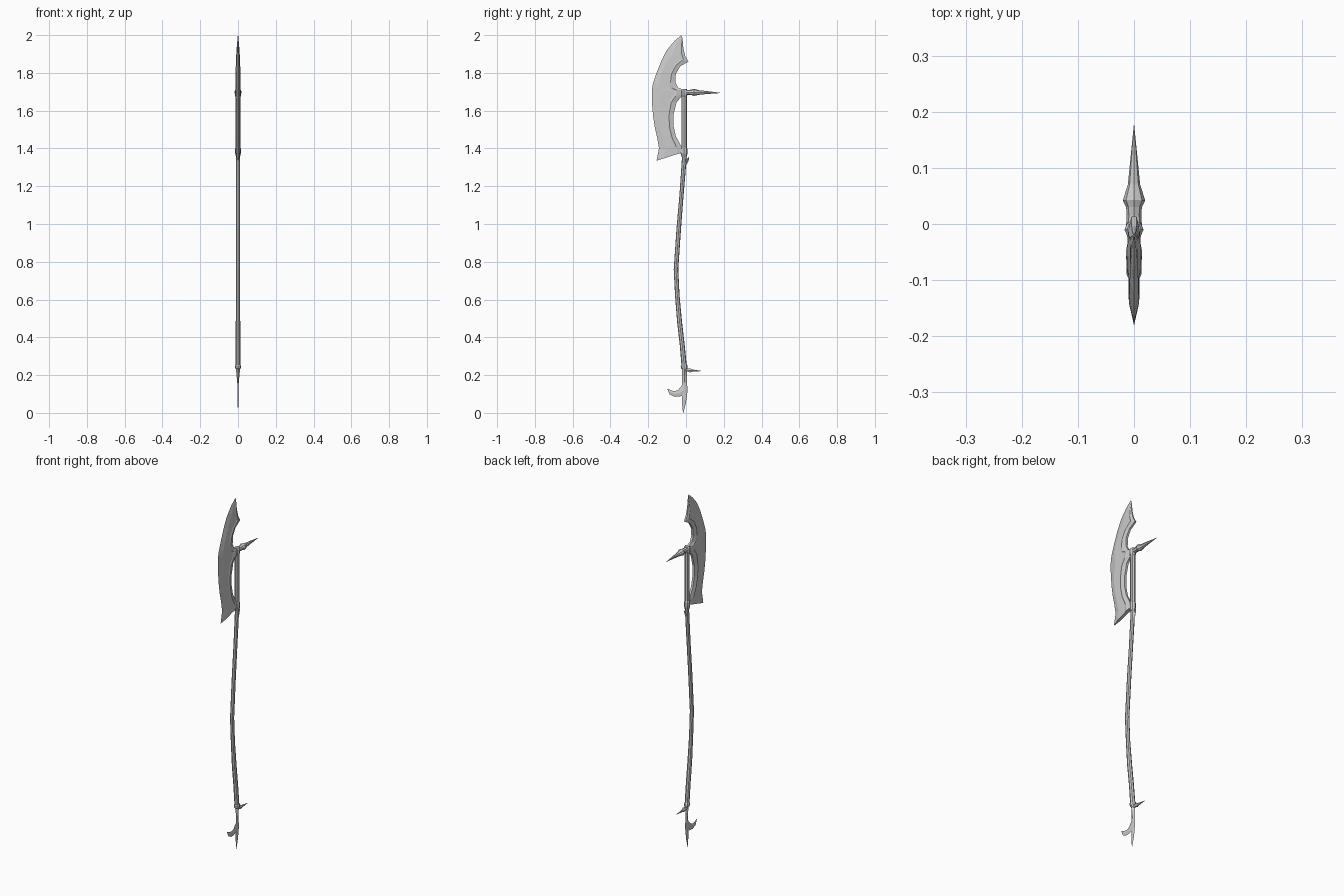
import bpy, math
from mathutils import Vector


def make(name, verts, faces):
    me = bpy.data.meshes.new(name)
    me.from_pydata(verts, [], faces)
    me.update()
    ob = bpy.data.objects.new(name, me)
    bpy.context.collection.objects.link(ob)
    return ob


def loft(name, rings, sides=8):
    """Faceted tube along a path in the YZ plane; ring = (y, z, half x, half in-plane)."""
    verts, faces = [], []
    for i, (y, z, rx, rn) in enumerate(rings):
        a, b = rings[max(i - 1, 0)], rings[min(i + 1, len(rings) - 1)]
        t = Vector((0, b[0] - a[0], b[1] - a[1])).normalized()
        n = Vector((0, t.z, -t.y))
        for k in range(sides):
            w = 2 * math.pi * k / sides
            verts.append(Vector((rx * math.cos(w), y, z)) + n * rn * math.sin(w))
    for i in range(len(rings) - 1):
        for k in range(sides):
            m = (k + 1) % sides
            faces.append((i * sides + k, i * sides + m,
                          (i + 1) * sides + m, (i + 1) * sides + k))
    faces.append(tuple(range(sides))[::-1])
    faces.append(tuple(range((len(rings) - 1) * sides, len(rings) * sides)))
    return make(name, verts, faces)


# Axe blade: stations of cutting edge (y, z) and inner edge (y, z), thickness factor
stations = [
    (-.024, 2.0, -.019, 1.985, .15), (-.060, 1.970, -.014, 1.93, .5),
    (-.088, 1.938, -.004, 1.89, .7), (-.105, 1.915, .013, 1.86, .8),
    (-.130, 1.865, -.030, 1.835, .9), (-.158, 1.795, -.054, 1.795, 1),
    (-.175, 1.745, -.056, 1.75, 1), (-.180, 1.715, -.042, 1.722, 1),
    (-.181, 1.700, -.010, 1.71, 1.1), (-.181, 1.675, -.018, 1.68, 1.1),
    (-.180, 1.640, -.050, 1.645, 1), (-.174, 1.570, -.066, 1.58, 1),
    (-.165, 1.510, -.066, 1.52, 1), (-.152, 1.455, -.054, 1.465, 1),
    (-.143, 1.400, -.024, 1.41, 1), (-.156, 1.335, -.015, 1.38, .9)]
# Section from cutting edge to inner edge: bevel, flat, raised spine, inner bevel
half = [(.28, .0085), (.70, .0095), (.78, .0130), (1, .006)]
section = [(0, 0)] + half + [(t, -x) for t, x in reversed(half)]
n = len(section)
verts, faces = [], []
for oy, oz, iy, iz, s in stations:
    verts += [(x * s, oy + (iy - oy) * t, oz + (iz - oz) * t) for t, x in section]
for i in range(len(stations) - 1):
    for k in range(n):
        m = (k + 1) % n
        faces.append((i * n + k, i * n + m, (i + 1) * n + m, (i + 1) * n + k))
faces += [tuple(range(n))[::-1], tuple(range(len(verts) - n, len(verts)))]
make("axe_blade", verts, faces)

# Head rod with socket collars
loft("head_rod", [(-.010, 1.37, .012, .014), (-.010, 1.71, .012, .014)])
loft("upper_socket", [(-.010, 1.672, .013, .015), (-.010, 1.682, .017, .017),
                      (-.010, 1.706, .017, .017), (-.010, 1.714, .012, .014)])
loft("lower_collar", [(-.010, 1.355, .011, .013), (-.010, 1.372, .015, .018),
                      (-.010, 1.398, .015, .018), (-.010, 1.405, .012, .014)])

# Curved wooden shaft
loft("shaft", [(-.008, 1.375, .010, .012), (-.014, 1.28, .010, .012),
               (-.024, 1.15, .010, .011), (-.038, .98, .010, .012),
               (-.053, .76, .010, .012), (-.046, .62, .010, .012),
               (-.034, .48, .012, .013), (-.020, .36, .012, .013),
               (-.009, .24, .012, .014)])

# Back spike on the head, and small barb below the collar
loft("back_spike", [(-.015, 1.697, .015, .015), (.015, 1.697, .013, .013),
                    (.030, 1.697, .014, .015), (.042, 1.697, .020, .019),
                    (.070, 1.696, .011, .012), (.110, 1.696, .007, .008),
                    (.180, 1.694, 0, .001)], 8)
loft("shaft_barb", [(-.006, 1.315, .006, .007), (.004, 1.33, .006, .007),
                    (.010, 1.342, .004, .005), (.016, 1.356, .001, .001)], 4)

# Butt collar, side spike and hooked butt blade
loft("butt_collar", [(-.011, .255, .013, .014), (-.010, .250, .015, .018),
                     (-.009, .238, .015, .018), (-.009, .232, .012, .014)])
loft("butt_spike", [(-.012, .226, .007, .009), (.010, .226, .007, .009),
                    (.022, .225, .010, .012), (.034, .224, .006, .007),
                    (.082, .222, .001, .001)], 6)
loft("butt_blade", [(-.008, .24, .012, .014), (-.007, .20, .008, .013),
                    (-.007, .16, .004, .013), (-.007, .10, .003, .013),
                    (-.011, .05, .002, .010), (-.015, 0, .0005, .001)], 4)
loft("butt_hook", [(-.004, .145, .003, .014), (-.012, .120, .003, .024),
                   (-.034, .105, .003, .018), (-.060, .100, .003, .015),
                   (-.080, .108, .002, .012), (-.098, .127, .0005, .001)], 4)
